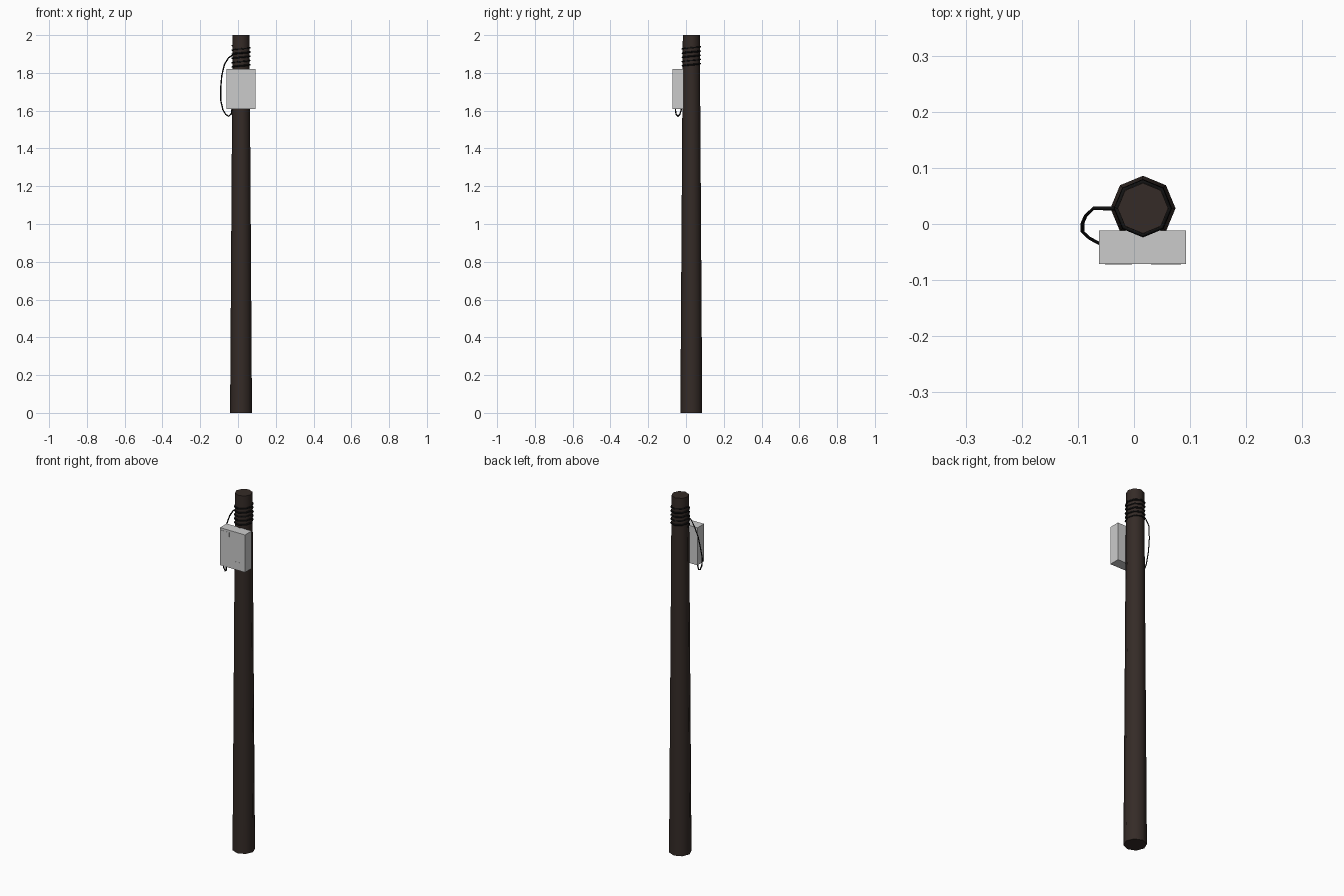
import bpy, math
from mathutils import Vector

if "Cube" in bpy.data.objects:
    bpy.data.objects.remove(bpy.data.objects["Cube"])

CX, CY = 0.016, 0.028          # pole axis
R_BASE, R_TOP = 0.058, 0.045


def colour(name, rgb):
    m = bpy.data.materials.new(name)
    m.diffuse_color = (*rgb, 1)
    m.use_nodes = True
    m.node_tree.nodes["Principled BSDF"].inputs["Base Color"].default_value = m.diffuse_color
    return m


wood = colour("dark_wood", (0.035, 0.024, 0.02))
rubber = colour("black_rubber", (0.006, 0.006, 0.006))
paper = colour("pale_label", (0.6, 0.6, 0.6))


def box(name, lo, hi, mat=None):
    lo, hi = Vector(lo), Vector(hi)
    bpy.ops.mesh.primitive_cube_add(size=1, location=(lo + hi) / 2)
    ob = bpy.context.object
    ob.name = name
    ob.scale = hi - lo
    bpy.ops.object.transform_apply(location=False, rotation=False, scale=True)
    if mat:
        ob.data.materials.append(mat)
    return ob


def cable(name, pts, r):
    cu = bpy.data.curves.new(name, 'CURVE')
    cu.dimensions = '3D'
    cu.bevel_depth = r
    cu.bevel_resolution = 0
    cu.use_fill_caps = True
    sp = cu.splines.new('POLY')
    sp.points.add(len(pts) - 1)
    for p, co in zip(sp.points, pts):
        p.co = (*co, 1)
    ob = bpy.data.objects.new(name, cu)
    cu.materials.append(rubber)
    bpy.context.collection.objects.link(ob)
    return ob


# tapered eight-sided pole
bpy.ops.mesh.primitive_cone_add(vertices=8, radius1=R_BASE, radius2=R_TOP,
                                depth=2, location=(CX, CY, 1))
pole = bpy.context.object
pole.name = "pole"
pole.data.materials.append(wood)
bpy.ops.object.shade_smooth_by_angle(angle=math.radians(50))

# meter box on the front of the pole
box("meter_box", (-0.062, -0.071, 1.61), (0.093, -0.012, 1.82))

# label plates
box("upper_label", (-0.052, -0.0718, 1.782), (-0.004, -0.07, 1.808), paper)
box("lower_label", (0.03, -0.0718, 1.626), (0.084, -0.07, 1.655), paper)

# cable wrapped round the pole top
turns, sides = 5, 8
coil = []
for i in range(turns * sides + 1):
    a = math.pi + 2 * math.pi * i / sides
    coil.append((CX + 0.0475 * math.cos(a), CY + 0.0475 * math.sin(a),
                 1.832 + 0.112 * i / (turns * sides)))
cable("cable_coil", coil, 0.0045)

# loose cable dropping from the coil into the box underside
cable("cable_drop", [
    (-0.03, 0.028, 1.893), (-0.05, 0.028, 1.88), (-0.072, 0.028, 1.845),
    (-0.086, 0.015, 1.785), (-0.0915, 0.002, 1.72), (-0.0915, -0.014, 1.655),
    (-0.08, -0.025, 1.605), (-0.065, -0.033, 1.58), (-0.049, -0.043, 1.57),
    (-0.036, -0.053, 1.582), (-0.031, -0.057, 1.615)], 0.0035)
